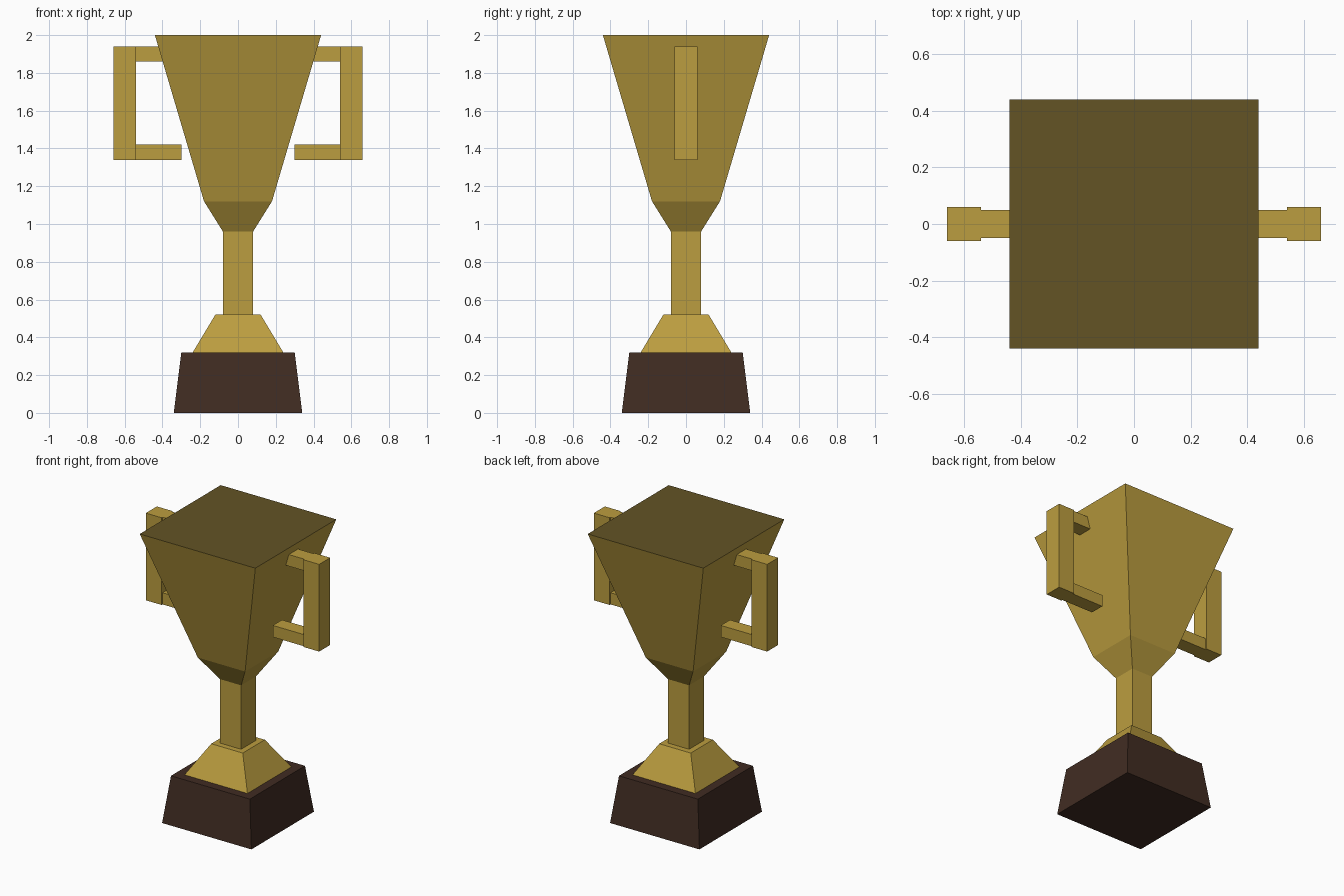
import bpy, bmesh
from mathutils import Matrix

if "Cube" in bpy.data.objects:
    bpy.data.objects.remove(bpy.data.objects["Cube"])


def material(name, color):
    m = bpy.data.materials.new(name)
    m.diffuse_color = (*color, 1)
    m.use_nodes = True
    m.node_tree.nodes["Principled BSDF"].inputs["Base Color"].default_value = m.diffuse_color
    return m


GOLD = material("gold", (0.50, 0.34, 0.05))
DARK_GOLD = material("dark_gold", (0.125, 0.087, 0.018))
WOOD = material("dark_wood", (0.052, 0.025, 0.016))


def finish(name, bm, *mats):
    bmesh.ops.recalc_face_normals(bm, faces=bm.faces[:])
    mesh = bpy.data.meshes.new(name)
    bm.to_mesh(mesh)
    bm.free()
    for m in mats:
        mesh.materials.append(m)
    ob = bpy.data.objects.new(name, mesh)
    bpy.context.collection.objects.link(ob)
    return ob


def square_loft(name, profile, *mats):
    """Stack square sections given as (half width, z); a second material colours the top."""
    bm = bmesh.new()
    rings = [[bm.verts.new((sx * h, sy * h, z))
              for sx, sy in ((-1, -1), (1, -1), (1, 1), (-1, 1))] for h, z in profile]
    for a, b in zip(rings, rings[1:]):
        for i in range(4):
            j = (i + 1) % 4
            bm.faces.new((a[i], a[j], b[j], b[i]))
    bm.faces.new(rings[0][::-1])
    top = bm.faces.new(rings[-1])
    top.material_index = len(mats) - 1
    return finish(name, bm, *mats)


def box(name, x, y, z):
    bm = bmesh.new()
    centre = [(a + b) / 2 for a, b in (x, y, z)]
    size = [b - a for a, b in (x, y, z)]
    bmesh.ops.create_cube(bm, size=1, matrix=Matrix.LocRotScale(centre, None, size))
    return finish(name, bm, GOLD)


# Plinth, foot, stem and cup
square_loft("plinth", [(0.34, 0), (0.30, 0.32)], WOOD)
square_loft("foot", [(0.24, 0.32), (0.12, 0.52)], GOLD)
square_loft("stem", [(0.08, 0.52), (0.08, 0.96)], GOLD)
square_loft("cup", [(0.08, 0.96), (0.18, 1.12), (0.44, 2.0)], GOLD, DARK_GOLD)

# Handles on both sides
for side, s in (("left", -1), ("right", 1)):
    def span(a, b):
        return tuple(sorted((s * a, s * b)))
    box(side + "_handle_grip", span(0.54, 0.66), (-0.06, 0.06), (1.34, 1.94))
    box(side + "_handle_upper_arm", span(0.30, 0.54), (-0.05, 0.05), (1.86, 1.94))
    box(side + "_handle_lower_arm", span(0.30, 0.54), (-0.05, 0.05), (1.34, 1.42))
